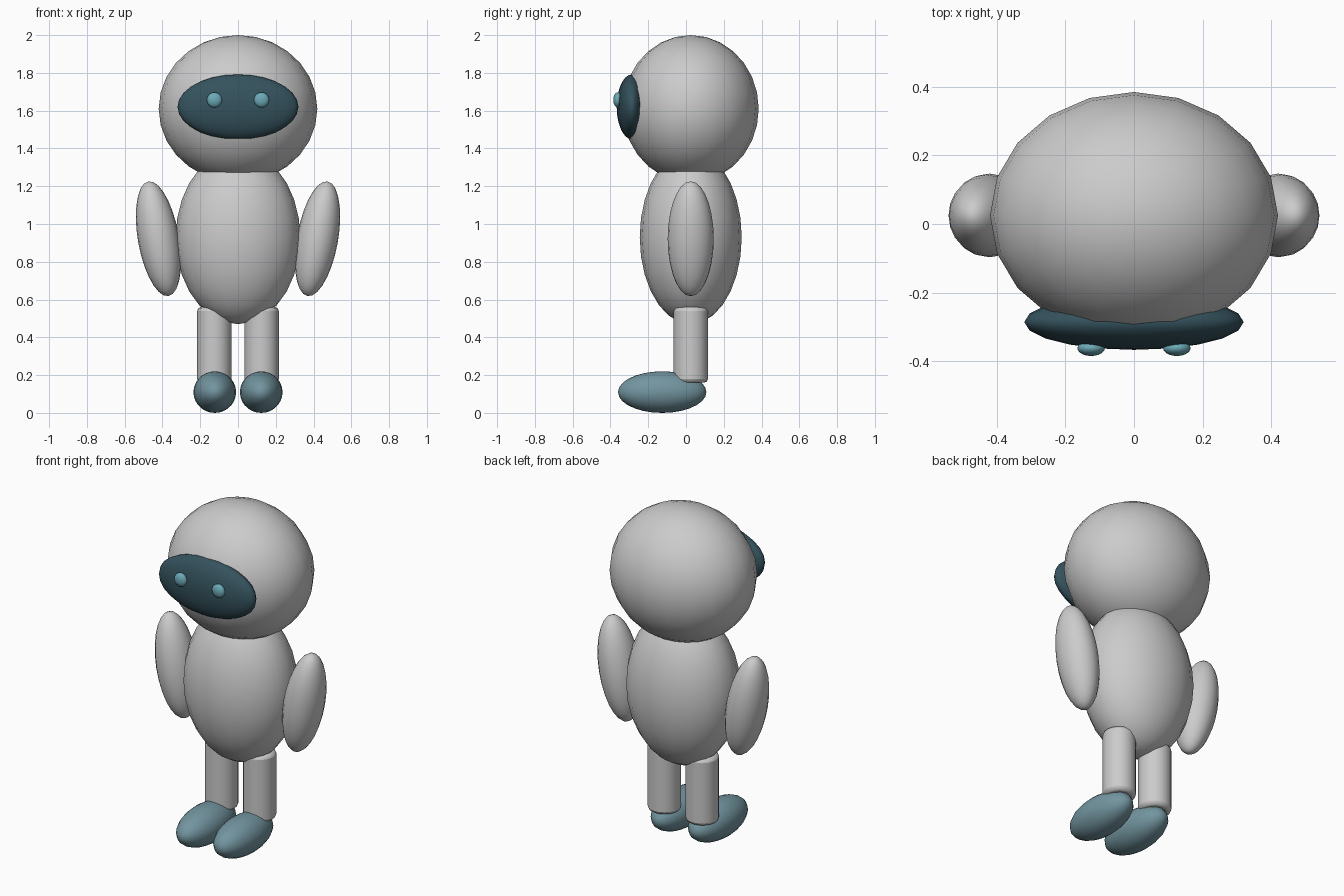
import bpy
from math import radians

if "Cube" in bpy.data.objects:
    bpy.data.objects.remove(bpy.data.objects["Cube"])

CY = 0.025  # depth centre of the body


def material(name, rgb):
    m = bpy.data.materials.new(name)
    m.diffuse_color = (*rgb, 1)
    m.use_nodes = True
    m.node_tree.nodes["Principled BSDF"].inputs["Base Color"].default_value = m.diffuse_color
    return m


DARK = material("dark_glass", (0.035, 0.085, 0.11))
GLOW = material("eye_blue", (0.15, 0.40, 0.47))
SLATE = material("slate_blue", (0.17, 0.30, 0.35))


def finish(name, mat):
    o = bpy.context.object
    o.name = name
    if mat:
        o.data.materials.append(mat)
    return o


def ellipsoid(name, loc, radii, mat=None, tilt=0, segs=20, rings=14):
    bpy.ops.mesh.primitive_uv_sphere_add(segments=segs, ring_count=rings, radius=1,
                                         location=loc, rotation=(0, tilt, 0))
    o = finish(name, mat)
    o.scale = radii
    bpy.ops.object.shade_smooth()
    return o


# head, face visor and body
ellipsoid("head", (0, CY, 1.61), (0.42, 0.36, 0.39))
ellipsoid("visor", (0, -0.286, 1.62), (0.32, 0.081, 0.172), DARK)
ellipsoid("body", (0, CY, 0.93), (0.33, 0.27, 0.46))

for side, s in (("left", -1), ("right", 1)):
    # eye
    ellipsoid(side + "_eye", (s * 0.125, -0.362, 1.657), (0.04, 0.023, 0.04), GLOW)
    # arm, leaning outwards at the top
    ellipsoid(side + "_arm", (s * 0.421, CY, 0.922), (0.109, 0.122, 0.308),
              tilt=s * radians(10))
    # leg with softened rims
    bpy.ops.mesh.primitive_cylinder_add(vertices=20, radius=0.091, depth=0.4,
                                        location=(s * 0.125, CY, 0.36))
    leg = finish(side + "_leg", None)
    bevel = leg.modifiers.new("rim", 'BEVEL')
    bevel.width = 0.02
    bevel.segments = 2
    bevel.limit_method = 'ANGLE'
    bpy.ops.object.shade_smooth_by_angle(angle=radians(40))
    # foot
    ellipsoid(side + "_foot", (s * 0.123, -0.126, 0.11), (0.113, 0.234, 0.11), SLATE)
